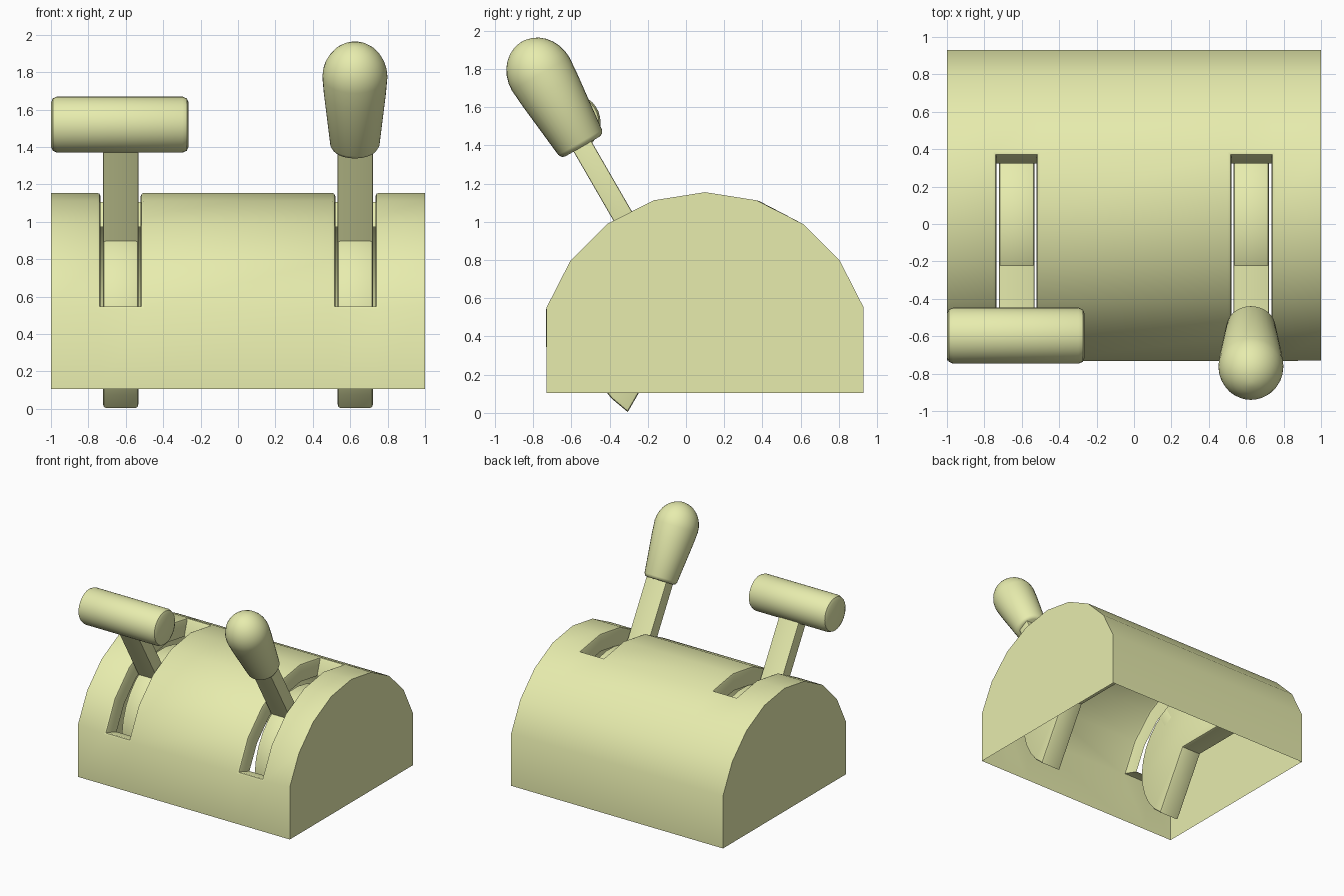
import bpy, bmesh
from math import sin, cos, radians, pi
from mathutils import Vector, Matrix

if "Cube" in bpy.data.objects:
    bpy.data.objects.remove(bpy.data.objects["Cube"])

PY, PZ, R = 0.10, 0.283, 0.872      # lever pivot and housing radius
TILT = Matrix.Translation((0, PY, PZ)) @ Matrix.Rotation(radians(30), 4, 'X')

mat = bpy.data.materials.new("pale_yellow")
mat.diffuse_color = (0.80, 0.84, 0.42, 1)
mat.use_nodes = True
mat.node_tree.nodes["Principled BSDF"].inputs["Base Color"].default_value = mat.diffuse_color


def finish(name, bm, matrix=None, angle=35):
    if matrix:
        bm.transform(matrix)
    me = bpy.data.meshes.new(name)
    bm.to_mesh(me)
    bm.free()
    me.materials.append(mat)
    ob = bpy.data.objects.new(name, me)
    bpy.context.collection.objects.link(ob)
    bpy.ops.object.select_all(action='DESELECT')
    ob.select_set(True)
    bpy.context.view_layer.objects.active = ob
    bpy.ops.object.shade_smooth_by_angle(angle=radians(angle))
    return ob


def prism(name, pts, x, half, bevel):
    """Extrude a (y, z) outline along x, round its side edges, tilt it."""
    bm = bmesh.new()
    a = [bm.verts.new((x - half, p[0], p[1])) for p in pts]
    b = [bm.verts.new((x + half, p[0], p[1])) for p in pts]
    caps = [bm.faces.new(a), bm.faces.new(b[::-1])]
    for i in range(len(pts)):
        j = (i + 1) % len(pts)
        bm.faces.new((a[i], b[i], b[j], a[j]))
    bmesh.ops.recalc_face_normals(bm, faces=bm.faces[:])
    edges = [e for f in caps for e in f.edges]
    bmesh.ops.bevel(bm, geom=edges, offset=bevel, segments=2, profile=0.5, affect='EDGES')
    return finish(name, bm, TILT)


def lathe(name, profile, matrix, steps=32):
    """Spin a (radius, height) profile around z."""
    bm = bmesh.new()
    vs = [bm.verts.new((r, 0, h)) for r, h in profile]
    es = [bm.edges.new(p) for p in zip(vs, vs[1:])]
    bmesh.ops.spin(bm, geom=vs + es, cent=(0, 0, 0), axis=(0, 0, 1),
                   angle=2 * pi, steps=steps)
    bmesh.ops.remove_doubles(bm, verts=bm.verts[:], dist=1e-4)
    bmesh.ops.recalc_face_normals(bm, faces=bm.faces[:])
    return finish(name, bm, matrix, 40)


# Domed housing: open-bottom shell with two slots whose walls turn inward
def housing():
    xs = [-1, -0.735, -0.52, 0.52, 0.735, 1]
    arc = [(PY + R * cos(radians(d)), PZ + R * sin(radians(d))) for d in range(162, 17, -18)]
    prof = [(arc[0][0], 0.105)] + arc + [(arc[-1][0], 0.105)]
    bm = bmesh.new()
    grid = [[bm.verts.new((x, y, z)) for y, z in prof] for x in xs]
    n = len(prof)
    slot = lambda i, j: i in (1, 3) and 1 <= j <= 5
    for i in range(5):
        for j in range(n - 1):
            if not slot(i, j):
                bm.faces.new((grid[i][j], grid[i + 1][j], grid[i + 1][j + 1], grid[i][j + 1]))
    rims = []
    for i in (1, 3):
        ring = [grid[i][j] for j in range(1, 7)] + [grid[i + 1][j] for j in range(6, 0, -1)]
        c = Vector((0, PY, PZ))
        inner = []
        for v in ring:
            d = v.co - c
            inner.append(bm.verts.new((v.co.x, PY + d.y * 0.83, PZ + d.z * 0.83)))
        for k in range(len(ring)):
            m = (k + 1) % len(ring)
            bm.faces.new((ring[k], ring[m], inner[m], inner[k]))
            rims.append(bm.edges.get((ring[k], ring[m])))
    for col in (grid[0], grid[-1]):
        bm.faces.new(col)
        rims += [bm.edges.get((col[j], col[j + 1])) for j in range(n - 1)]
    bmesh.ops.recalc_face_normals(bm, faces=bm.faces[:])
    top = max(bm.faces, key=lambda f: f.calc_center_median().z)
    if top.normal.z < 0:
        bmesh.ops.reverse_faces(bm, faces=bm.faces[:])
    slot_rims = [e for e in rims if abs(e.verts[0].co.x) < 0.9]
    bmesh.ops.bevel(bm, geom=slot_rims, offset=0.018, segments=2, profile=0.5, affect='EDGES')
    return finish("housing", bm)


housing()

# Levers: round notched hub plate inside each slot, with a flat bar
for side, x in (("left", -0.627), ("right", 0.627)):
    hub = [(0.545 * cos(radians(-26 + 232 * k / 20)),
            0.2 + 0.545 * sin(radians(-26 + 232 * k / 20))) for k in range(21)]
    prism(side + "_lever_hub", hub + [(0, 0.243)], x, 0.095, 0.015)
    prism(side + "_lever_bar", [(-0.054, 0.6), (0.054, 0.6), (0.054, 1.42), (-0.054, 1.42)],
          x, 0.095, 0.008)

# Crossbar grip on the left lever
T = Matrix.Translation((-0.632, -0.597, 1.52)) @ Matrix.Rotation(pi / 2, 4, 'Y')
lathe("crossbar_grip", [(0, -0.368), (0.118, -0.368), (0.14, -0.358), (0.15, -0.335),
                        (0.15, 0.335), (0.14, 0.358), (0.118, 0.368), (0, 0.368)], T)

# Tapered knob grip on the right lever
dome = [(0.174 * cos(radians(a)), 1.722 + 0.195 * sin(radians(a))) for a in range(0, 90, 12)]
lathe("knob_grip", [(0, 1.283), (0.105, 1.283), (0.122, 1.29), (0.132, 1.308), (0.166, 1.62)]
      + dome + [(0, 1.917)], Matrix.Translation((0.625, 0, 0)) @ TILT)
